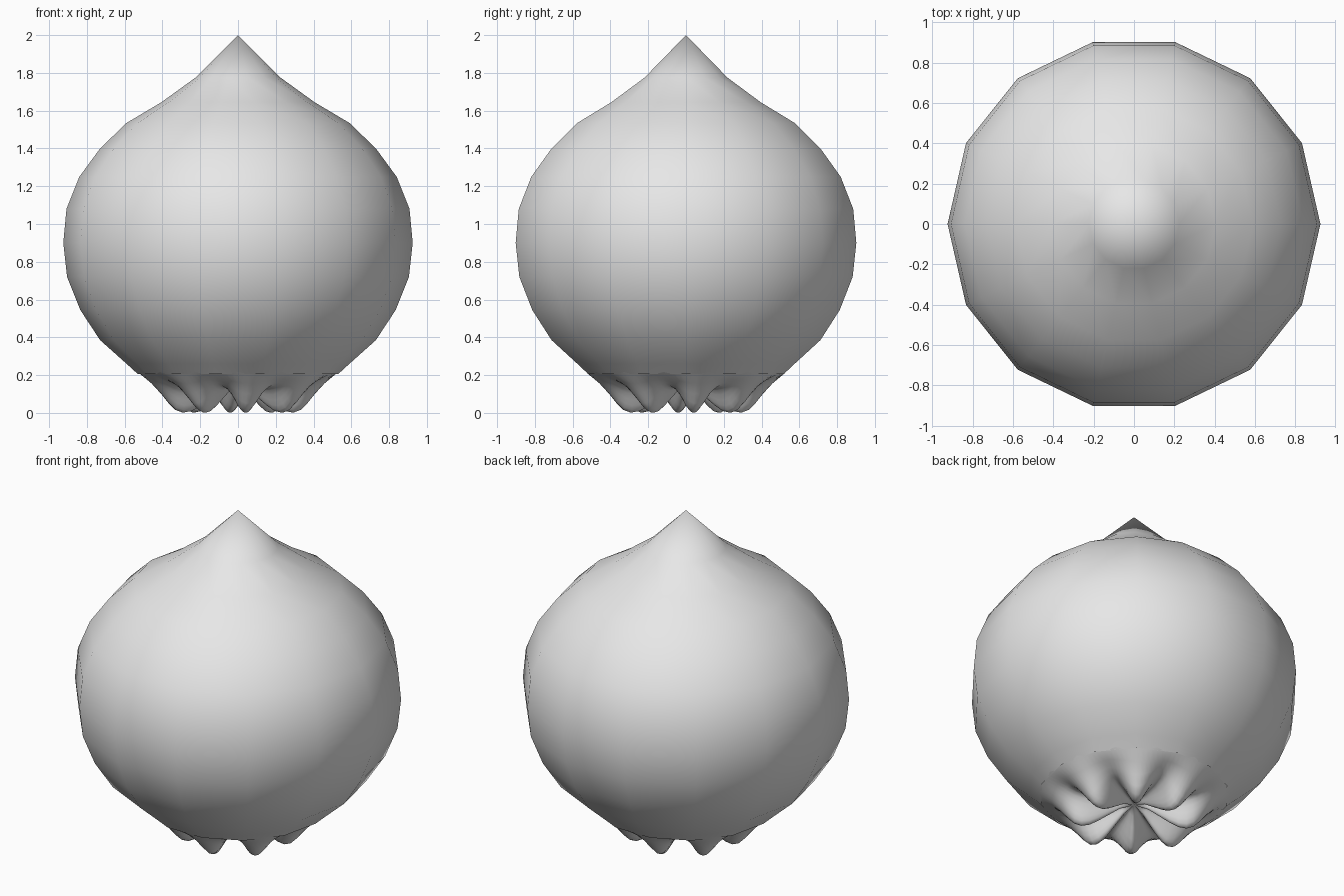
import bpy
import bmesh
from math import sin, cos, pi, radians

cube = bpy.data.objects.get("Cube")
if cube:
    bpy.data.objects.remove(cube, do_unlink=True)

grey = bpy.data.materials.new("plain_grey")
grey.use_nodes = True
grey.diffuse_color = (0.8, 0.8, 0.8, 1)
grey.node_tree.nodes["Principled BSDF"].inputs["Base Color"].default_value = (0.8, 0.8, 0.8, 1)

LOBES = 8
TWIST = radians(8)


def lathe(name, rings, sides):
    """Spin (radius, height, groove lift) rings from top to bottom; radius 0 makes a pole."""
    bm = bmesh.new()
    loops = []
    for r, z, lift in rings:
        if r == 0:
            loops.append([bm.verts.new((0, 0, z))] * sides)
            continue
        loop = []
        for i in range(sides):
            a = 2 * pi * i / sides
            groove = 0.5 - 0.5 * cos(LOBES * (a - TWIST))
            loop.append(bm.verts.new((r * cos(a), r * sin(a), z + lift * groove)))
        loops.append(loop)
    for up, low in zip(loops, loops[1:]):
        for i in range(sides):
            j = (i + 1) % sides
            corners = list(dict.fromkeys((up[i], low[i], low[j], up[j])))
            bm.faces.new(corners).smooth = True
    mesh = bpy.data.meshes.new(name)
    bm.to_mesh(mesh)
    bm.free()
    mesh.materials.append(grey)
    obj = bpy.data.objects.new(name, mesh)
    bpy.context.collection.objects.link(obj)
    return obj


# Round bulb body with a pointed top
body = [(0, 2.0), (0.225, 1.775), (0.405, 1.645), (0.59, 1.535), (0.73, 1.4),
        (0.84, 1.25), (0.908, 1.08), (0.925, 0.9), (0.905, 0.72), (0.835, 0.545),
        (0.73, 0.385), (0.59, 0.26), (0.53, 0.205)]
lathe("bulb_body", [(r, z, 0) for r, z in body], 14)

# Gathered base: eight rounded lobes around a hollow centre
base = [(0.57, 0.26, 0), (0.52, 0.207, 0), (0.46, 0.155, 0.025), (0.41, 0.1, 0.06),
        (0.37, 0.05, 0.095), (0.335, 0.015, 0.125), (0.295, 0, 0.135), (0.25, 0.008, 0.125),
        (0.2, 0.035, 0.1), (0.14, 0.075, 0.06), (0.08, 0.115, 0.025), (0, 0.14, 0)]
lathe("lobed_base", base, 112)
